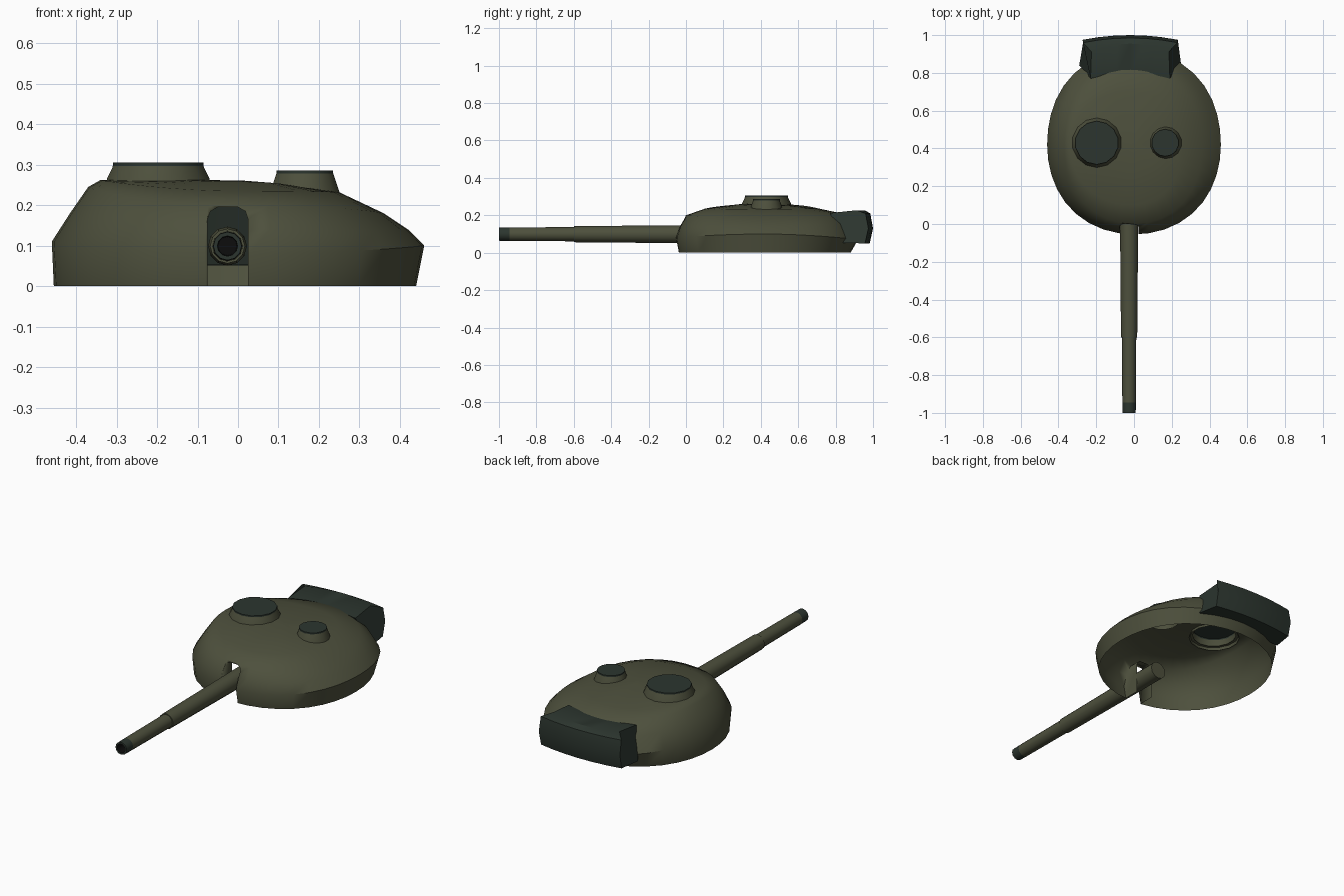
import bpy, bmesh
from math import sin, cos, pi, hypot

if "Cube" in bpy.data.objects:
    bpy.data.objects.remove(bpy.data.objects["Cube"])


def material(name, rgb):
    m = bpy.data.materials.new(name)
    m.diffuse_color = (*rgb, 1)
    m.use_nodes = True
    m.node_tree.nodes["Principled BSDF"].inputs["Base Color"].default_value = m.diffuse_color
    return m


OLIVE = material("olive", (0.075, 0.08, 0.046))
DARK = material("dark_green", (0.025, 0.036, 0.028))
BLACK = material("black", (0.004, 0.004, 0.004))


def make(name, verts, faces, mat, angle=35):
    bm = bmesh.new()
    vs = [bm.verts.new(v) for v in verts]
    for f in faces:
        bm.faces.new([vs[i] for i in f])
    bmesh.ops.recalc_face_normals(bm, faces=bm.faces)
    me = bpy.data.meshes.new(name)
    bm.to_mesh(me)
    bm.free()
    ob = bpy.data.objects.new(name, me)
    bpy.context.collection.objects.link(ob)
    me.materials.append(mat)
    smooth(ob, angle)
    return ob


def smooth(ob, angle):
    bpy.ops.object.select_all(action='DESELECT')
    ob.select_set(True)
    bpy.context.view_layer.objects.active = ob
    bpy.ops.object.shade_smooth_by_angle(angle=angle * pi / 180)


def loft(name, rings, mat, caps=(False, False), angle=35):
    n = len(rings[0])
    faces = [(k * n + i, k * n + (i + 1) % n, (k + 1) * n + (i + 1) % n, (k + 1) * n + i)
             for k in range(len(rings) - 1) for i in range(n)]
    if caps[0]:
        faces.append(tuple(range(n))[::-1])
    if caps[1]:
        faces.append(tuple(range((len(rings) - 1) * n, len(rings) * n)))
    return make(name, [p for r in rings for p in r], faces, mat, angle)


def circle_z(x, y, r, z, n=14):
    return [(x + r * cos(2 * pi * (i + .5) / n), y + r * sin(2 * pi * (i + .5) / n), z) for i in range(n)]


def circle_y(r, y, x=-0.026, z=0.099, n=12):
    return [(x + r * cos(2 * pi * i / n), y, z + r * sin(2 * pi * i / n)) for i in range(n)]


# Turret dome: (radius, height) profiles in four directions, blended around
CY = 0.42
right = [(.44, 0), (.46, .1), (.42, .14), (.36, .18), (.25, .232), (.12, .25), (.02, .26)]
left = [(.455, 0), (.46, .11), (.415, .18), (.37, .245), (.34, .262), (.15, .264), (.02, .261)]
front = [(.46, 0), (.475, .08), (.455, .14), (.42, .2), (.32, .235), (.15, .258), (.02, .261)]
back = [(.46, 0), (.50, .07), (.46, .16), (.40, .213), (.28, .237), (.13, .253), (.02, .26)]
rings = []
for k in range(len(right)):
    ring = []
    for i in range(36):
        a = 2 * pi * i / 36
        c, s = cos(a), sin(a)
        px, py = (right if c > 0 else left)[k], (back if s > 0 else front)[k]
        r = (px[0] * c * c + py[0] * s * s) * (1 + .02 * sin(2 * a) ** 2)
        ring.append((r * c, CY + r * s, px[1] * c * c + py[1] * s * s))
    rings.append(ring)
dome = loft("turret_dome", rings, OLIVE, (True, True), 40)

# Openings in the shell: two hatch holes and the gun slot
HATCHES = [("commander", -.197, .43, .13, .245, .305), ("loader", .165, .43, .087, .215, .286)]
cutters = [loft("cutter", [circle_z(x, y, r - .015, .12), circle_z(x, y, r - .015, .4)], OLIVE, (True, True))
           for _, x, y, r, _, _ in HATCHES]
arch = [(-.075, -.1), (.025, -.1), (.025, .165), (.018, .185), (0, .195),
        (-.05, .195), (-.068, .185), (-.075, .165)]
SLOT_Y = .055
cutters.append(loft("cutter", [[(x, y, z) for x, z in arch] for y in (-.3, SLOT_Y)], OLIVE, (True, True)))
for c in cutters:
    c.hide_render = True
    mod = dome.modifiers.new("cut", 'BOOLEAN')
    mod.operation, mod.solver, mod.object = 'DIFFERENCE', 'EXACT', c
    bpy.context.view_layer.objects.active = dome
    bpy.ops.object.modifier_move_to_index(modifier=mod.name, index=0)
    bpy.ops.object.modifier_apply(modifier=mod.name)
    bpy.data.objects.remove(c)

# Leave an open shell: drop the floor, hole linings and slot back
bm = bmesh.new()
bm.from_mesh(dome.data)


def unwanted(f):
    ps = [v.co for v in f.verts]
    return (all(p.z < 1e-4 for p in ps) or all(abs(p.y - SLOT_Y) < 1e-4 for p in ps)
            or any(all(hypot(p.x - h[1], p.y - h[2]) < h[3] - .0145 for p in ps) for h in HATCHES))


bmesh.ops.delete(bm, geom=[f for f in bm.faces if unwanted(f)], context='FACES')
bm.to_mesh(dome.data)
bm.free()

# Hatch collars with dark lids
for name, x, y, r, z0, z1 in HATCHES:
    top = r - .015
    loft(name + "_hatch_collar", [circle_z(x, y, r + .004, z0), circle_z(x, y, r, z0 + .02),
                                  circle_z(x, y, top + .002, z1 - .014), circle_z(x, y, top, z1 - .008)], OLIVE)
    loft(name + "_hatch_lid", [circle_z(x, y, top, z1 - .008), circle_z(x, y, top, z1)], DARK, (False, True))

# Stepped gun barrel, with dark muzzle and black bore
loft("gun_barrel", [circle_y(r, y) for r, y in
                    [(.048, .17), (.048, 0), (.043, -.6), (.038, -.6), (.036, -.945)]], OLIVE, (True, False))
loft("muzzle", [circle_y(r, y) for r, y in [(.036, -.945), (.035, -1), (.025, -1)]], DARK)
loft("bore", [circle_y(r, y) for r, y in [(.025, -1), (.023, -.9)]], BLACK, (False, True))

# Rear stowage bin: cross-sections swept from left to right
bin_rings = []
for i in range(7):
    s = -1 + i / 3
    q = s * s
    sec = [(.21, .80 - .03 * q, .212), (.205, .955 - .043 * q, .227), (.25, .985 - .025 * q, .21),
           (.252, 1 - .025 * q, .13), (.25, .982 - .025 * q, .05), (.27, .85 - .01 * q, .052)]
    bin_rings.append([(-.02 + s * w, y, z) for w, y, z in sec])
loft("stowage_bin", bin_rings, DARK, (True, True), 30)
